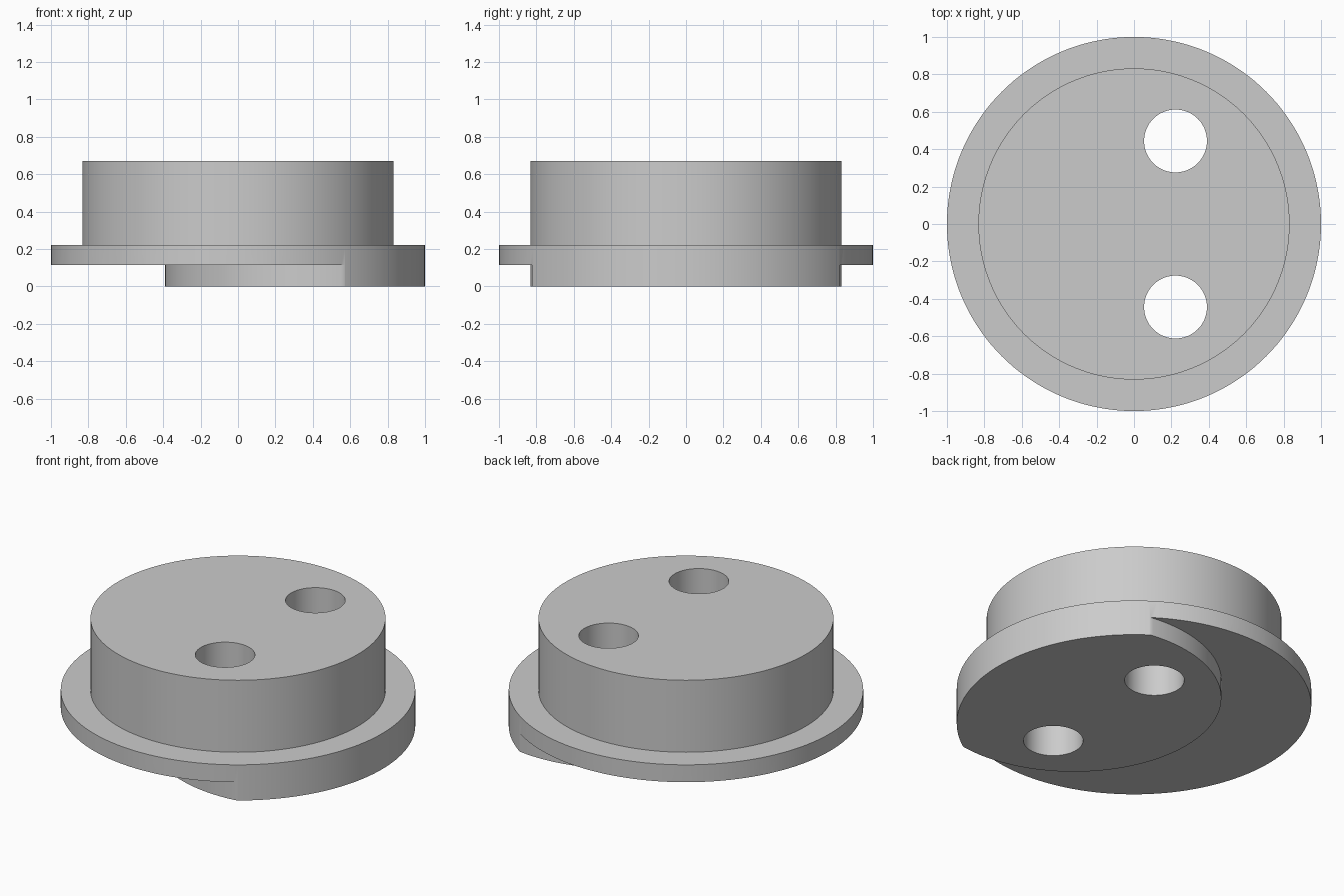
import bpy
import bmesh
from math import cos, sin, tau, radians

SEGMENTS = 144
RIM_R, BODY_R, HOLE_R = 1.0, 0.832, 0.168
STEP_Z, RIM_Z, TOP_Z = 0.114, 0.222, 0.67
BOSS_X = 0.443            # offset of the eccentric lower step
HOLE_X, HOLE_Y = 0.222, 0.444

cube = bpy.data.objects.get("Cube")
if cube:
    bpy.data.objects.remove(cube, do_unlink=True)

grey = bpy.data.materials.new("light grey")
grey.use_nodes = True
colour = (0.6, 0.6, 0.6, 1)
grey.diffuse_color = colour
grey.node_tree.nodes["Principled BSDF"].inputs["Base Color"].default_value = colour


def lathe(name, profile, centre=(0, 0), closed=False):
    """Turn an (r, z) profile about a vertical axis; open profiles get caps."""
    bm = bmesh.new()
    rings = [[bm.verts.new((centre[0] + r * cos(tau * i / SEGMENTS),
                            centre[1] + r * sin(tau * i / SEGMENTS), z))
              for i in range(SEGMENTS)] for r, z in profile]
    pairs = list(zip(rings, rings[1:]))
    if closed:
        pairs.append((rings[-1], rings[0]))
    else:
        bm.faces.new(rings[0])
        bm.faces.new(rings[-1])
    for a, b in pairs:
        for i in range(SEGMENTS):
            j = (i + 1) % SEGMENTS
            bm.faces.new((a[i], a[j], b[j], b[i]))
    bmesh.ops.recalc_face_normals(bm, faces=bm.faces)
    mesh = bpy.data.meshes.new(name)
    bm.to_mesh(mesh)
    bm.free()
    mesh.materials.append(grey)
    obj = bpy.data.objects.new(name, mesh)
    bpy.context.collection.objects.link(obj)
    return obj


# Flanged round body, full thickness down to the ground
body = lathe("flanged_body", [(RIM_R, 0), (RIM_R, RIM_Z),
                              (BODY_R, RIM_Z), (BODY_R, TOP_Z)])

# Ring cutter leaves the eccentric step under the flange
cutters = [lathe("step_cutter", [(BODY_R, -0.2), (3, -0.2),
                                 (3, STEP_Z), (BODY_R, STEP_Z)],
                 (BOSS_X, 0), closed=True)]

# Two through holes
for side, y in (("back", HOLE_Y), ("front", -HOLE_Y)):
    cutters.append(lathe(side + "_hole_cutter", [(HOLE_R, -0.3), (HOLE_R, 1)],
                         (HOLE_X, y)))

bpy.context.view_layer.objects.active = body
for cutter in cutters:
    mod = body.modifiers.new(cutter.name, 'BOOLEAN')
    mod.operation = 'DIFFERENCE'
    mod.solver = 'EXACT'
    mod.object = cutter
    bpy.ops.object.modifier_apply(modifier=mod.name)
    bpy.data.objects.remove(cutter, do_unlink=True)

# Smooth walls with crisp edges
bpy.ops.object.select_all(action='DESELECT')
body.select_set(True)
bpy.ops.object.shade_smooth_by_angle(angle=radians(30))
